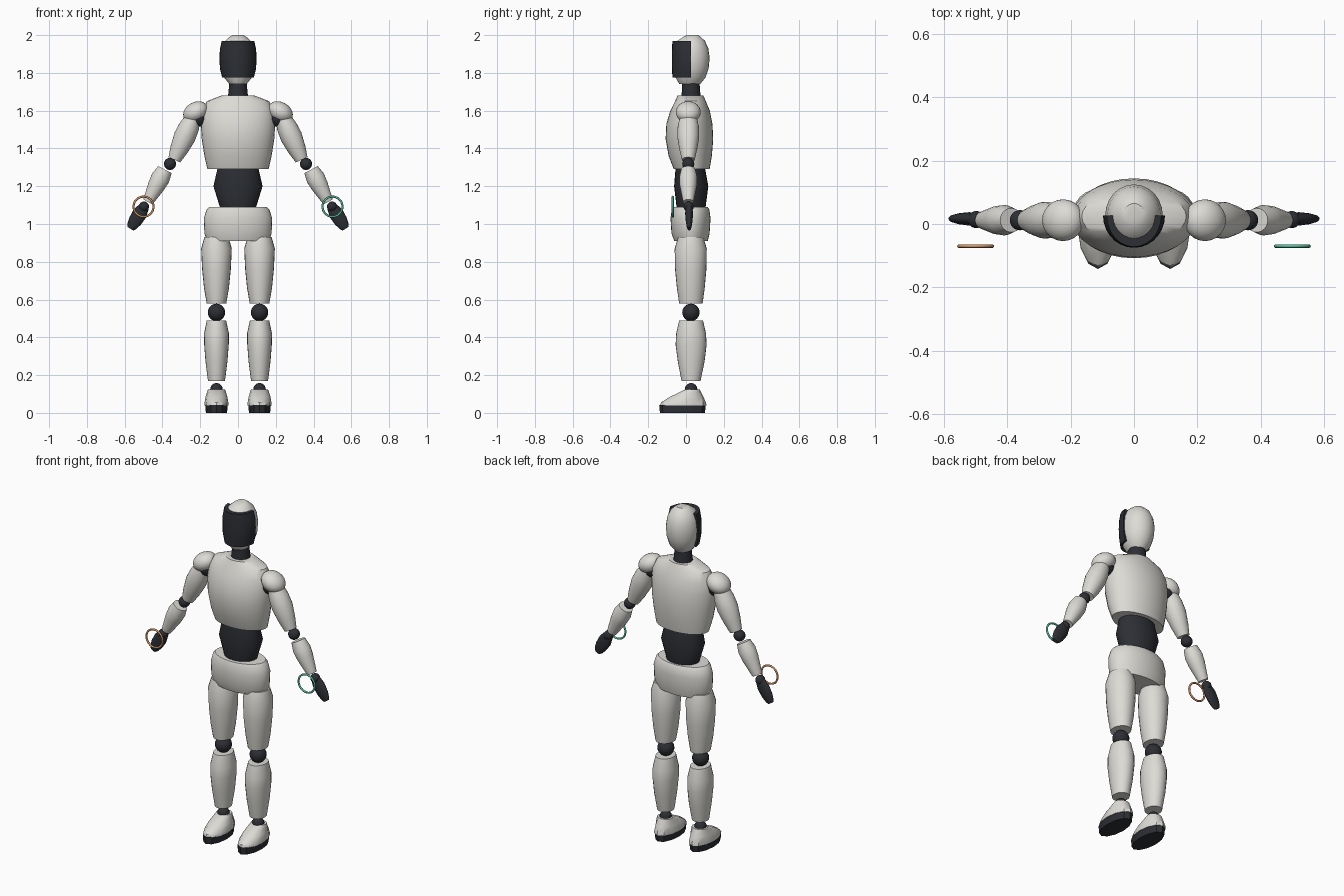
import bpy, bmesh, math
from mathutils import Vector

if "Cube" in bpy.data.objects:
    bpy.data.objects.remove(bpy.data.objects["Cube"])


def material(name, rgb):
    m = bpy.data.materials.new(name)
    m.diffuse_color = (*rgb, 1)
    m.use_nodes = True
    m.node_tree.nodes["Principled BSDF"].inputs["Base Color"].default_value = m.diffuse_color
    return m


SHELL = material("shell", (0.72, 0.71, 0.67))
DARK = material("dark_rubber", (0.025, 0.028, 0.034))
ORANGE = material("orange", (0.66, 0.32, 0.14))
GREEN = material("green", (0.10, 0.52, 0.36))


def finish(ob, name, mat, smooth=35):
    ob.name = name
    ob.data.materials.append(mat)
    bpy.ops.object.select_all(action='DESELECT')
    ob.select_set(True)
    bpy.context.view_layer.objects.active = ob
    bpy.ops.object.shade_smooth_by_angle(angle=math.radians(smooth))
    return ob


def mesh_object(bm, name, mat):
    bmesh.ops.recalc_face_normals(bm, faces=bm.faces[:])
    me = bpy.data.meshes.new(name)
    bm.to_mesh(me)
    bm.free()
    ob = bpy.data.objects.new(name, me)
    bpy.context.collection.objects.link(ob)
    return finish(ob, name, mat)


def loft(name, rings, mat, axis=(0, 0, 1), seg=24):
    """Capped skin over elliptical rings (centre, half width, half depth)."""
    v = Vector((0, 1, 0))
    u = v.cross(Vector(axis).normalized())
    bm = bmesh.new()
    loops = []
    for c, a, b in rings:
        angles = [2 * math.pi * i / seg for i in range(seg)]
        loops.append([bm.verts.new(Vector(c) + u * a * math.cos(t) + v * b * math.sin(t))
                      for t in angles])
    for lo, hi in zip(loops, loops[1:]):
        for i in range(seg):
            j = (i + 1) % seg
            bm.faces.new((lo[i], lo[j], hi[j], hi[i]))
    bm.faces.new(loops[0][::-1])
    bm.faces.new(loops[-1])
    return mesh_object(bm, name, mat)


def column(name, profile, mat, x=0, seg=24):
    """Vertical loft from (z, half width, y front, y back) rows."""
    rings = [((x, (f + k) / 2, z), a, (k - f) / 2) for z, a, f, k in profile]
    return loft(name, rings, mat, seg=seg)


def limb(name, p0, p1, profile, mat):
    """Loft between two points from (fraction, half width, half depth) rows."""
    p0, p1 = Vector(p0), Vector(p1)
    return loft(name, [(p0.lerp(p1, t), a, b) for t, a, b in profile], mat, p1 - p0)


def ball(name, loc, scale, mat, rot_y=0):
    bpy.ops.mesh.primitive_uv_sphere_add(segments=24, ring_count=14, radius=1,
                                         location=loc, rotation=(0, rot_y, 0))
    ob = bpy.context.object
    ob.scale = scale
    return finish(ob, name, mat)


# Head and neck
column("head", [(1.74, .045, -.035, .075), (1.775, .073, -.055, .103),
                (1.825, .087, -.068, .12), (1.88, .091, -.071, .125),
                (1.93, .084, -.064, .118), (1.97, .067, -.045, .1),
                (1.99, .045, -.015, .078), (2.0, .03, .005, .065)], SHELL)
column("neck", [(1.66, .055, -.027, .08), (1.70, .05, -.022, .075),
                (1.77, .045, -.02, .07)], DARK)

# Face visor: half shell wrapped round the front of the head
bm = bmesh.new()
N = 14
rows = [(1.775, .084, .099), (1.825, .096, .101), (1.875, .098, .102),
        (1.925, .096, .101), (1.97, .086, .099)]
outer, inner = [], []
for z, a, b in rows:
    for store, off in ((outer, 0), (inner, .026)):
        store.append([bm.verts.new((-(a - off) * math.cos(math.pi * i / N),
                                    .027 - (b - off) * math.sin(math.pi * i / N), z))
                      for i in range(N + 1)])
for grid in (outer, inner):
    for lo, hi in zip(grid, grid[1:]):
        for i in range(N):
            bm.faces.new((lo[i], lo[i + 1], hi[i + 1], hi[i]))
for k in (0, -1):
    for i in range(N):
        bm.faces.new((outer[k][i], outer[k][i + 1], inner[k][i + 1], inner[k][i]))
    for r in range(len(rows) - 1):
        bm.faces.new((outer[r][k], outer[r + 1][k], inner[r + 1][k], inner[r][k]))
mesh_object(bm, "face_visor", DARK)

# Torso, waist and pelvis
column("chest", [(1.29, .162, -.065, .125), (1.36, .178, -.092, .137),
                 (1.45, .192, -.108, .144), (1.53, .197, -.104, .14),
                 (1.60, .190, -.083, .126), (1.65, .165, -.058, .105),
                 (1.68, .088, -.045, .092)], SHELL, seg=32)
column("waist", [(1.07, .09, -.045, .1), (1.09, .096, -.05, .104),
                 (1.20, .13, -.063, .118), (1.30, .107, -.055, .1)], DARK)
column("pelvis", [(.91, .163, -.062, .115), (.95, .178, -.077, .125),
                  (1.03, .181, -.082, .13), (1.075, .167, -.076, .124),
                  (1.09, .153, -.07, .115)], SHELL, seg=32)

for s, side in ((-1, "right"), (1, "left")):
    # Leg
    lx = .114 * s
    column("thigh_" + side, [(.58, .052, -.036, .088), (.66, .066, -.048, .099),
                             (.76, .076, -.058, .108), (.87, .081, -.06, .11),
                             (.93, .064, -.042, .092)], SHELL, lx)
    ball("knee_" + side, (lx, .026, .532), (.046,) * 3, DARK)
    column("shin_" + side, [(.17, .045, -.024, .077), (.27, .058, -.043, .098),
                            (.36, .065, -.055, .109), (.42, .066, -.052, .106),
                            (.49, .051, -.036, .09)], SHELL, lx)
    ball("ankle_" + side, (lx, .027, .125), (.033,) * 3, DARK)
    column("foot_" + side, [(.04, .063, -.138, .108), (.055, .063, -.132, .106),
                            (.085, .058, -.085, .092), (.125, .045, -.002, .072)],
           SHELL, lx, 12)
    column("sole_" + side, [(0, .056, -.138, .1), (.042, .06, -.142, .105)], DARK, lx, 12)

    # Arm
    y = .012
    ball("shoulder_cap_" + side, (.224 * s, y, 1.592), (.07, .066, .053), SHELL,
         math.radians(30 * s))
    ball("shoulder_joint_" + side, (.21 * s, y, 1.562), (.047,) * 3, DARK)
    limb("upper_arm_" + side, (.238 * s, y, 1.56), (.337 * s, y, 1.34),
         [(0, .042, .046), (.2, .054, .056), (.45, .058, .058), (.75, .048, .047),
          (1, .034, .034)], SHELL)
    ball("elbow_" + side, (.36 * s, y, 1.318), (.032,) * 3, DARK)
    limb("forearm_" + side, (.387 * s, y, 1.288), (.477 * s, y, 1.117),
         [(0, .04, .038), (.25, .05, .048), (.5, .046, .045), (1, .028, .028)], SHELL)
    ball("wrist_" + side, (.498 * s, .014, 1.092), (.027,) * 3, DARK)
    limb("hand_" + side, (.498 * s, .016, 1.09), (.57 * s, .017, .975),
         [(0, .028, .018), (.3, .039, .021), (.65, .036, .018), (.9, .027, .013),
          (1, .018, .009)], DARK)

    # Hand marker ring
    bpy.ops.mesh.primitive_torus_add(location=(.5 * s, -.07, 1.092),
                                     rotation=(math.pi / 2, 0, 0), major_radius=.053,
                                     minor_radius=.0055, major_segments=36, minor_segments=8)
    finish(bpy.context.object, "hand_ring_" + side, ORANGE if s < 0 else GREEN, 60)
